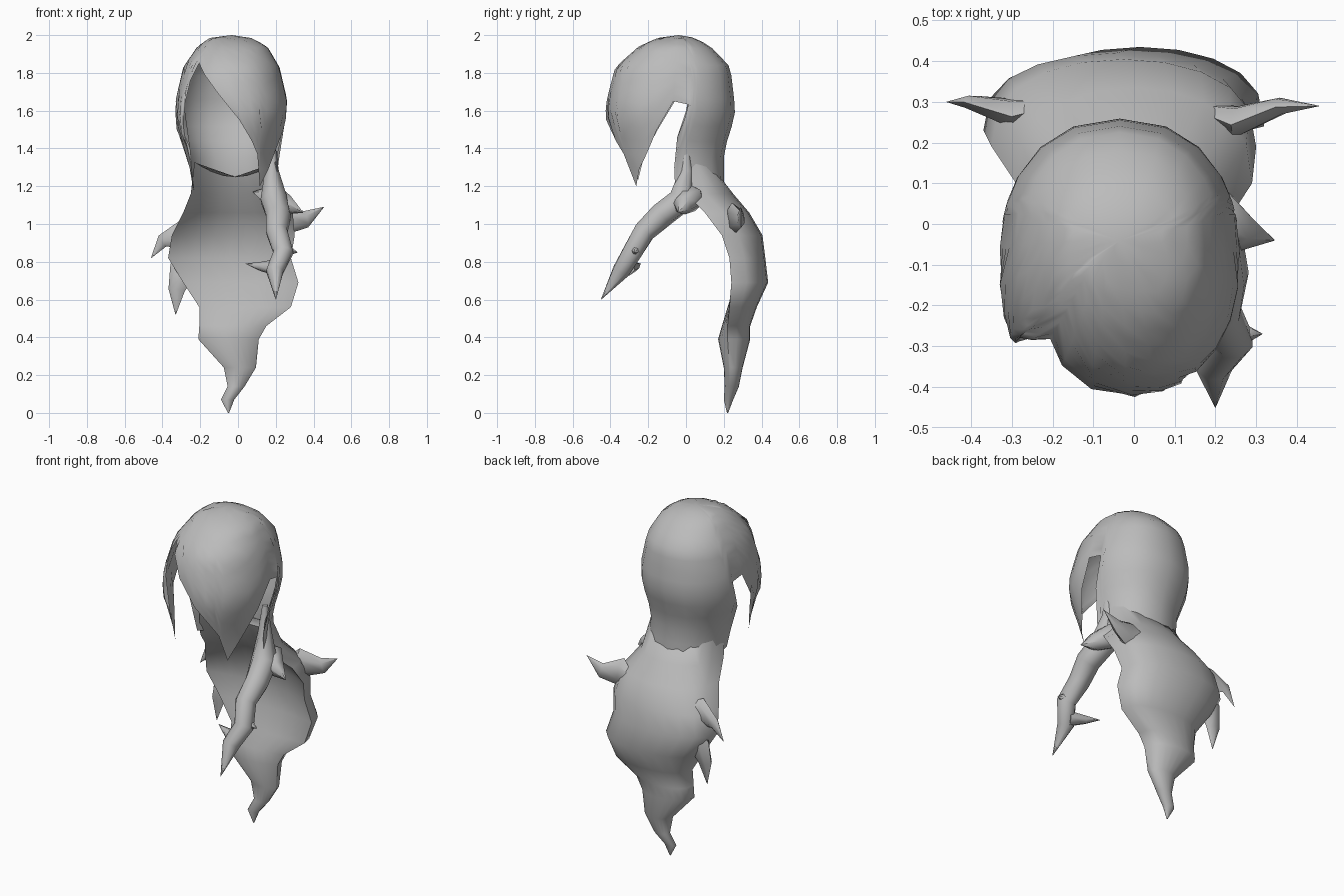
import bpy, bmesh, math
from mathutils import Vector

old = bpy.data.objects.get("Cube")
if old:
    bpy.data.objects.remove(old, do_unlink=True)

mat = bpy.data.materials.new("hair_grey")
mat.use_nodes = True
GREY = (0.5, 0.5, 0.5, 1)
mat.diffuse_color = GREY
mat.node_tree.nodes["Principled BSDF"].inputs["Base Color"].default_value = GREY


def loft(name, rings, caps=False):
    """Skin a list of equal-length closed point rings into one smooth object."""
    bm = bmesh.new()
    rows = [[bm.verts.new(p) for p in r] for r in rings]
    n = len(rows[0])
    for a, b in zip(rows, rows[1:]):
        for i in range(n):
            j = (i + 1) % n
            bm.faces.new((a[i], a[j], b[j], b[i]))
    if caps:
        bm.faces.new(rows[0])
        bm.faces.new(rows[-1])
    bmesh.ops.remove_doubles(bm, verts=bm.verts, dist=0.0005)
    bmesh.ops.recalc_face_normals(bm, faces=bm.faces)
    me = bpy.data.meshes.new(name)
    bm.to_mesh(me)
    bm.free()
    ob = bpy.data.objects.new(name, me)
    bpy.context.collection.objects.link(ob)
    me.materials.append(mat)
    bpy.ops.object.select_all(action='DESELECT')
    ob.select_set(True)
    bpy.context.view_layer.objects.active = ob
    bpy.ops.object.shade_smooth_by_angle(angle=math.radians(60))


def tube(name, path, sides=6, flat=1.0):
    """Tapered strand through (x, y, z, radius) points, flattened along y."""
    pts = [Vector(p[:3]) for p in path]
    rings = []
    for i, p in enumerate(pts):
        d = (pts[min(i + 1, len(pts) - 1)] - pts[max(i - 1, 0)]).normalized()
        u = d.cross(Vector((0.3, 1, 0.2))).normalized()
        v = d.cross(u)
        r = max(path[i][3], 0.001)
        ring = []
        for k in range(sides):
            a = 2 * math.pi * k / sides
            off = r * (u * math.cos(a) + v * math.sin(a))
            off.y *= flat
            ring.append(p + off)
        rings.append(ring)
    loft(name, rings, caps=True)


# Head-shaped profile: z, centre x, half width, front y, back y
PROFILE = [
    (2.0, -0.035, 0.0, -0.04, -0.04), (1.985, -0.04, 0.11, -0.15, 0.05),
    (1.94, -0.03, 0.185, -0.25, 0.13), (1.83, -0.035, 0.255, -0.375, 0.235),
    (1.66, -0.035, 0.295, -0.42, 0.255), (1.57, -0.035, 0.295, -0.43, 0.26),
    (1.48, -0.04, 0.28, -0.405, 0.23), (1.38, -0.03, 0.24, -0.37, 0.2),
    (1.2, -0.015, 0.225, -0.30, 0.2), (1.08, -0.015, 0.225, -0.26, 0.22),
]


def head_point(theta, z, flare):
    for a, b in zip(PROFILE, PROFILE[1:]):
        if z >= b[0]:
            break
    t = (a[0] - z) / (a[0] - b[0])
    _, cx, rx, yf, yb = [p + (q - p) * t for p, q in zip(a, b)]
    s, c = math.sin(math.radians(theta)), math.cos(math.radians(theta))
    s, c = [math.copysign(abs(k) ** 0.9, k) * flare for k in (s, c)]
    return (cx + rx * s, (yf + yb) / 2 - (yb - yf) / 2 * c, z)


# Hem of the cap: angle at crown, angle at hem, hem height, flare (0 = front, 90 = left)
HEM = [
    (-43, -43, 1.85, 1), (-30, -30, 1.79, 1), (-14, -12, 1.69, 1), (2, 7, 1.55, 1),
    (16, 22, 1.44, 1), (27, 31, 1.37, 1), (38, 33, 1.2, 1), (52, 50, 1.29, 1),
    (66, 66, 1.37, 1), (80, 80, 1.5, 1), (92, 92, 1.65, 1), (106, 106, 1.63, 1),
    (112, 96, 1.46, 1), (114, 91, 1.3, 1), (117, 88, 1.18, 1),
    (126, 108, 1.17, 1), (142, 135, 1.17, 1), (160, 158, 1.17, 1), (180, 180, 1.17, 1),
    (200, 202, 1.17, 1), (218, 225, 1.17, 1), (234, 252, 1.17, 1),
    (243, 269, 1.2, 1), (246, 268, 1.3, 1), (248, 264, 1.46, 1),
    (254, 254, 1.63, 1), (267, 267, 1.65, 1), (279, 279, 1.5, 1.02),
    (290, 294, 1.37, 1.08), (298, 308, 1.23, 1.2), (302, 306, 1.4, 1.08),
    (305, 302, 1.6, 1), (311, 309, 1.76, 1),
]
STEPS = 14
cap_rings = []
for k in range(STEPS + 1):
    t = k / STEPS
    cap_rings.append([head_point(a + (b - a) * t ** 4, 2 - (2 - h) * t ** 1.6,
                                 1 + (f - 1) * t ** 4) for a, b, h, f in HEM])
loft("hair_cap_with_fringe", cap_rings)

# Long back mass: z, right x, left x, side-edge y, back y, front middle y
BACK = [
    (1.25, -0.23, 0.20, -0.04, 0.18, 0.10), (1.16, -0.25, 0.225, 0.0, 0.25, 0.14),
    (1.06, -0.29, 0.29, 0.10, 0.335, 0.20), (0.94, -0.35, 0.30, 0.19, 0.405, 0.27),
    (0.82, -0.37, 0.28, 0.23, 0.42, 0.28), (0.69, -0.29, 0.32, 0.24, 0.435, 0.27),
    (0.56, -0.205, 0.28, 0.23, 0.375, 0.22), (0.46, -0.205, 0.15, 0.22, 0.34, 0.19),
    (0.39, -0.21, 0.11, 0.22, 0.34, 0.17), (0.24, -0.075, 0.095, 0.23, 0.30, 0.20),
    (0.14, -0.055, 0.035, 0.23, 0.28, 0.205), (0.07, -0.09, -0.02, 0.22, 0.25, 0.20),
    (0.0, -0.053, -0.047, 0.22, 0.223, 0.217),
]
back_rings = []
N = 20
for i, (z, xr, xl, ye, yb, yf) in enumerate(BACK):
    ring = []
    for k in range(N):
        a = 2 * math.pi * k / N
        u, s = math.cos(a), math.sin(a)
        y = ye + (yb - ye) * s ** 0.75 if s > 0 else ye + (yf - ye) * s * s
        lift = 0.08 * u * u if i == 0 else 0     # raised corners at the nape
        ring.append(((xl + xr) / 2 + (xl - xr) / 2 * u, y, z + lift))
    back_rings.append(ring)
loft("long_back_hair", back_rings, caps=True)

# Long strand falling forward over the left shoulder
tube("left_front_lock", [
    (0.18, 0.0, 1.45, 0.015), (0.178, 0.0, 1.28, 0.04), (0.19, -0.02, 1.13, 0.075),
    (0.215, -0.13, 1.045, 0.068), (0.205, -0.22, 0.96, 0.06), (0.24, -0.285, 0.85, 0.055),
    (0.195, -0.345, 0.75, 0.048), (0.20, -0.45, 0.60, 0)], 8)

# Loose pointed tips, rooted inside the hair: flatness, path
TIPS = {
    "front_lock_inner_tip": (1, [(0.2, -0.31, 0.77, 0.045), (0.12, -0.27, 0.775, 0.025), (0.04, -0.24, 0.79, 0)]),
    "front_lock_outer_tip": (1, [(0.20, -0.27, 0.87, 0), (0.25, -0.27, 0.86, 0.04), (0.315, -0.27, 0.85, 0)]),
    "left_shoulder_tip": (1, [(0.08, 0.10, 1.17, 0), (0.19, 0.03, 1.14, 0.075), (0.26, -0.02, 1.10, 0.055), (0.345, -0.04, 1.06, 0)]),
    "left_back_tip": (0.5, [(0.10, 0.30, 0.99, 0), (0.25, 0.25, 1.03, 0.085), (0.36, 0.29, 1.025, 0.045), (0.455, 0.29, 1.09, 0)]),
    "right_back_tip": (0.5, [(-0.12, 0.31, 0.95, 0), (-0.29, 0.27, 0.945, 0.08), (-0.40, 0.30, 0.91, 0.035), (-0.46, 0.30, 0.82, 0)]),
    "right_low_tip": (0.5, [(-0.21, 0.32, 0.90, 0), (-0.29, 0.29, 0.76, 0.075), (-0.325, 0.28, 0.65, 0.045), (-0.33, 0.27, 0.52, 0)]),
}
for name, (flat, path) in TIPS.items():
    tube(name, path, flat=flat)
